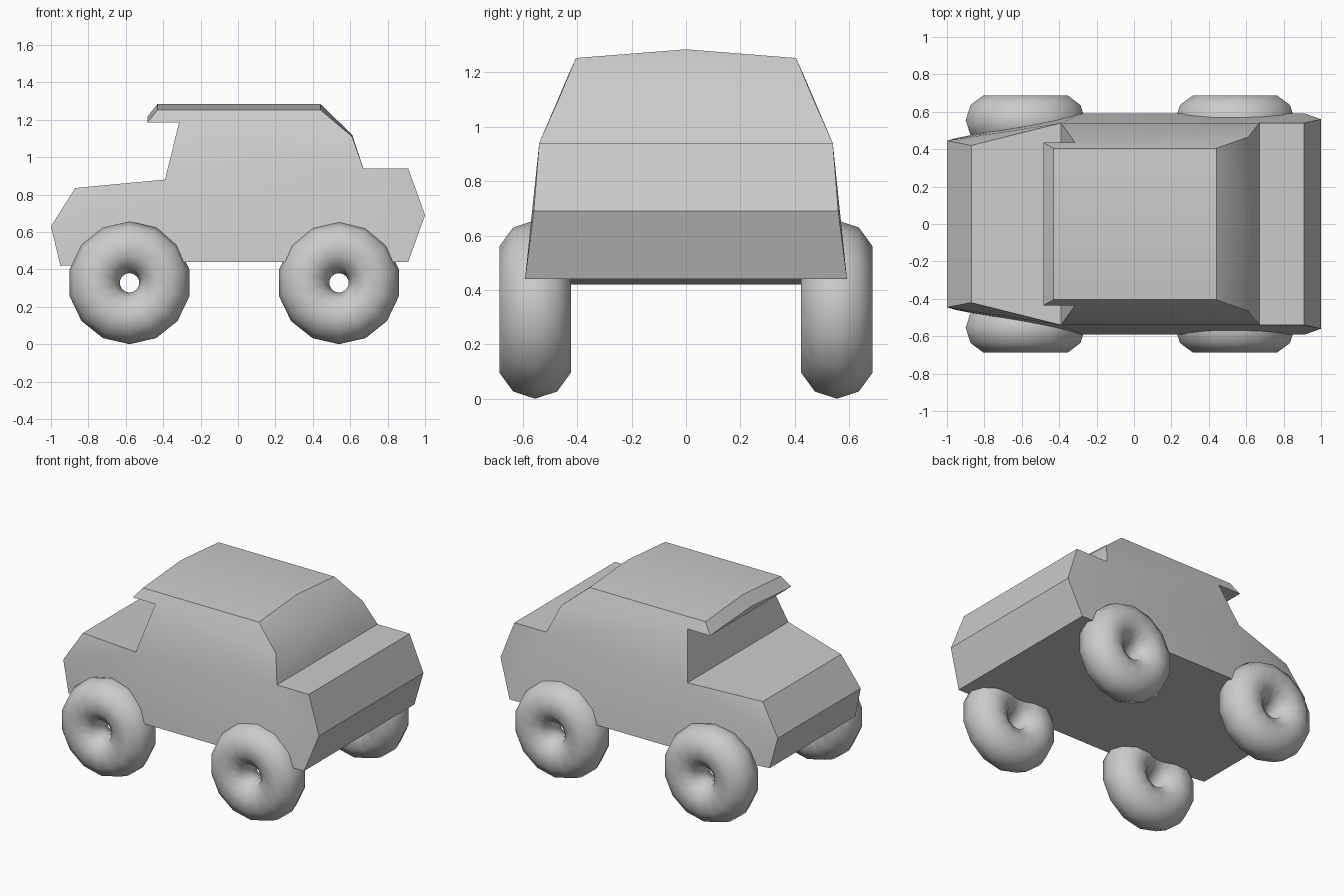
import bpy, bmesh
from math import pi, radians

if "Cube" in bpy.data.objects:
    bpy.data.objects.remove(bpy.data.objects["Cube"])


def smooth(obj, angle):
    bpy.ops.object.select_all(action='DESELECT')
    obj.select_set(True)
    bpy.context.view_layer.objects.active = obj
    bpy.ops.object.shade_smooth_by_angle(angle=radians(angle))


# Body outline: x, half width, z
OUTLINE = {
    'A': (-1.0, .445, .63), 'B': (-.87, .42, .835), 'C': (-.39, .54, .88),
    'D': (-.315, .435, 1.185), 'E': (-.485, .435, 1.185),
    'F': (-.43, .405, 1.253), 'G': (.44, .405, 1.253), 'H': (.61, .465, 1.11),
    'I': (.67, .54, .94), 'J': (.91, .54, .94), 'K': (1.0, .56, .69),
    'L': (.91, .592, .44), 'M': (-.27, .592, .44), 'N': (-.95, .46, .42),
}
# Raised middle of the roof
CROWN = {'E': 1.215, 'F': 1.285, 'G': 1.285, 'H': 1.12}
SIDE_FACES = ['EFD', 'DFGH', 'DHIC', 'CILM', 'IJKL', 'ABC', 'ACMN']


def make_body():
    bm = bmesh.new()
    left = {k: bm.verts.new((x, -w, z)) for k, (x, w, z) in OUTLINE.items()}
    right = {k: bm.verts.new((x, w, z)) for k, (x, w, z) in OUTLINE.items()}
    mid = {k: bm.verts.new((OUTLINE[k][0], 0, z)) for k, z in CROWN.items()}

    # Both flanks
    for face in SIDE_FACES:
        for side in (left, right):
            bm.faces.new([side[k] for k in face])

    # Flat panels across the body
    for a, b in ('AB', 'BC', 'CD', 'DE', 'IJ', 'JK', 'KL', 'LM', 'MN', 'NA'):
        bm.faces.new((left[a], right[a], right[b], left[b]))

    # Crowned roof, front lip and rear window
    for a, b in ('EF', 'FG', 'GH'):
        for side in (left, right):
            bm.faces.new((side[a], mid[a], mid[b], side[b]))
    bm.faces.new((left['E'], mid['E'], right['E']))
    bm.faces.new((left['H'], mid['H'], right['H'], right['I'], left['I']))

    bmesh.ops.recalc_face_normals(bm, faces=bm.faces)
    mesh = bpy.data.meshes.new('body')
    bm.to_mesh(mesh)
    bm.free()
    body = bpy.data.objects.new('body', mesh)
    bpy.context.collection.objects.link(body)
    smooth(body, 35)


make_body()

# Four tyres
for end, x in (('front', -.58), ('rear', .54)):
    for side, y in (('left', -.555), ('right', .555)):
        bpy.ops.mesh.primitive_torus_add(
            major_segments=14, minor_segments=10, major_radius=.19,
            minor_radius=.138, location=(x, y, .328),
            rotation=(pi / 2, pi / 2, 0))
        tyre = bpy.context.object
        tyre.name = f'{end}_{side}_tyre'
        smooth(tyre, 60)
